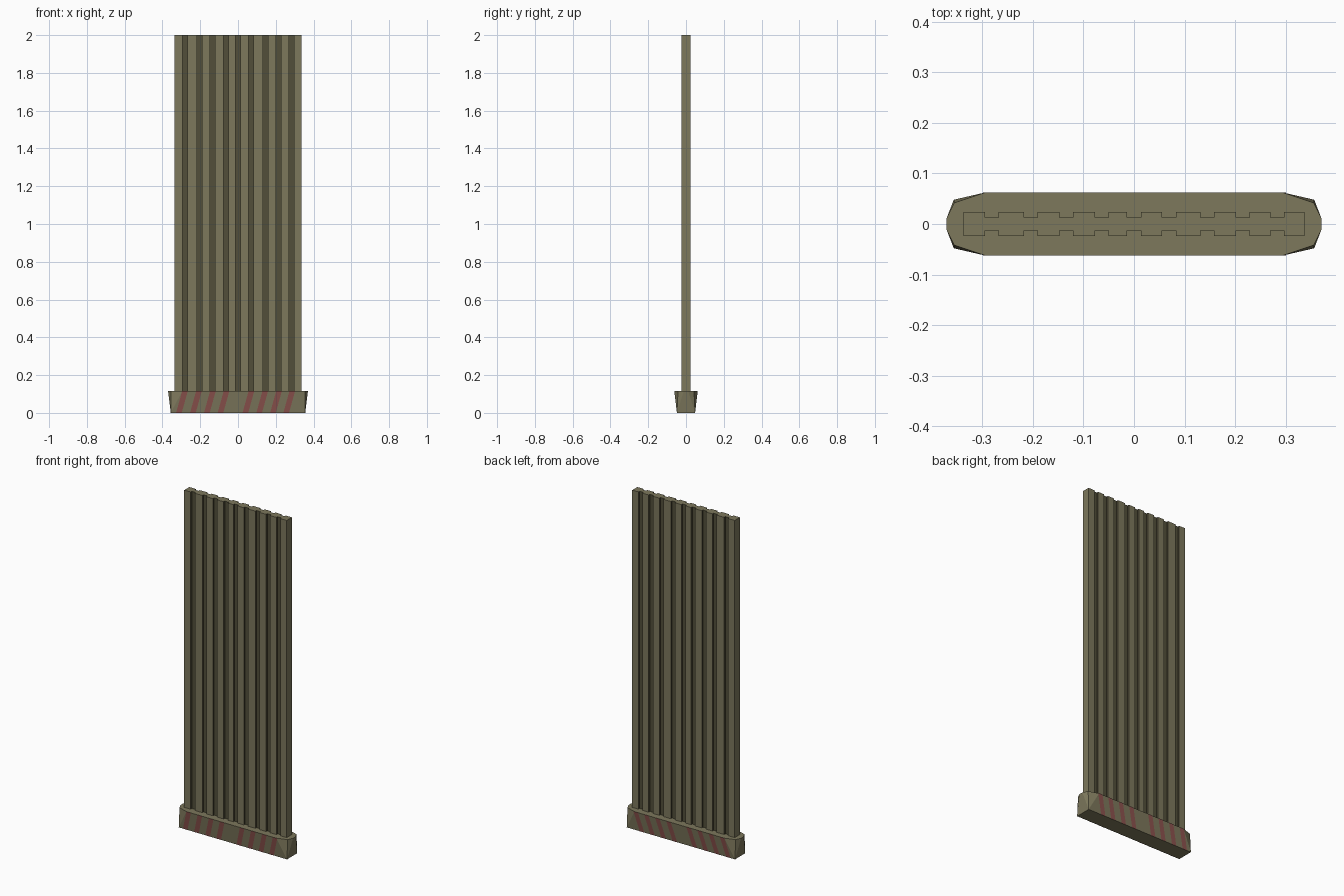
import bpy, bmesh

if "Cube" in bpy.data.objects:
    bpy.data.objects.remove(bpy.data.objects["Cube"])

def material(name, rgb):
    m = bpy.data.materials.new(name)
    m.diffuse_color = (*rgb, 1)
    m.use_nodes = True
    m.node_tree.nodes["Principled BSDF"].inputs["Base Color"].default_value = m.diffuse_color
    return m

olive = material("olive", (0.205, 0.188, 0.107))
dark = material("dark_olive", (0.085, 0.078, 0.042))
red = material("faded_red", (0.26, 0.085, 0.075))

def finish(bm, name, mats):
    mesh = bpy.data.meshes.new(name)
    bm.to_mesh(mesh)
    bm.free()
    for m in mats:
        mesh.materials.append(m)
    ob = bpy.data.objects.new(name, mesh)
    bpy.context.collection.objects.link(ob)
    return ob

H = 0.115                      # base height
YB, YT = 0.048, 0.062          # base half depth at bottom and top

# Base: rectangle at the floor widening to a chamfered outline at the top
bm = bmesh.new()
for sx in (-1, 1):
    for sy in (-1, 1):
        bm.verts.new((sx * 0.356, sy * YB, 0))
        for x, y in ((0.37, 0.012), (0.355, 0.042), (0.295, YT)):
            bm.verts.new((sx * x, sy * y, H))
bmesh.ops.convex_hull(bm, input=bm.verts[:])
bmesh.ops.dissolve_limit(bm, angle_limit=0.01, verts=bm.verts[:], edges=bm.edges[:])
bmesh.ops.recalc_face_normals(bm, faces=bm.faces[:])
finish(bm, "base", [olive])

# Ribbed panel: slab profile with matching grooves front and back, extruded up
W, D, G = 0.337, 0.024, 0.013
grooves = [-0.281, -0.204, -0.134, -0.064, 0.0, 0.069, 0.145, 0.215, 0.283]
front = [(-W, -D)]
for c in grooves:
    a, b = c - 0.0135, c + 0.0135
    front += [(a, -D), (a, -G), (b, -G), (b, -D)]
front.append((W, -D))
profile = front + [(x, -y) for x, y in reversed(front)]
bm = bmesh.new()
cap = bm.faces.new([bm.verts.new((x, y, 0.09)) for x, y in profile])
ext = bmesh.ops.extrude_face_region(bm, geom=[cap], use_keep_orig=True)
for v in ext["geom"]:
    if isinstance(v, bmesh.types.BMVert):
        v.co.z = 2.0
bmesh.ops.recalc_face_normals(bm, faces=bm.faces[:])
for f in bm.faces:
    c = f.calc_center_median()
    if abs(f.normal.z) < 0.5 and abs(c.y) < 0.02 and abs(c.x) < W - 0.01:
        f.material_index = 1
finish(bm, "ribbed_panel", [olive, dark])

# Slanted warning stripes on both long faces of the base
starts = [-0.328, -0.254, -0.180, -0.108, 0.024, 0.097, 0.170, 0.240]
for side, name in ((-1, "front_stripes"), (1, "back_stripes")):
    bm = bmesh.new()
    yb, yt = side * (YB + 0.0007), side * (YT + 0.0007)
    for x in starts:
        quad = [(x, yb, 0), (x + 0.03, yb, 0),
                (x + 0.062, yt, H), (x + 0.032, yt, H)]
        if side > 0:
            quad.reverse()
        bm.faces.new([bm.verts.new(p) for p in quad])
    finish(bm, name, [red])
